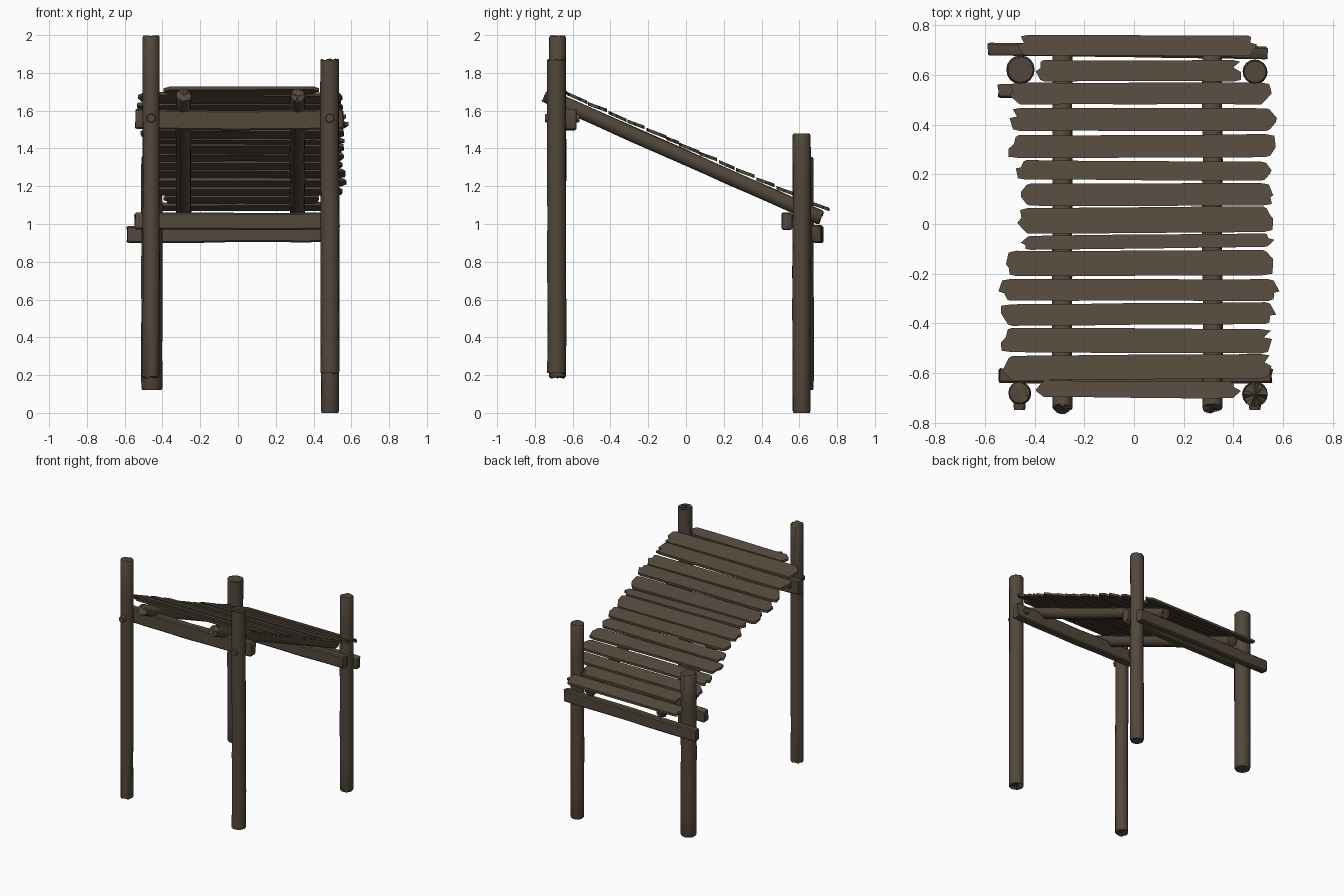
import bpy, bmesh, math, random
from mathutils import Vector

random.seed(7)
cube = bpy.data.objects.get("Cube")
if cube:
    bpy.data.objects.remove(cube, do_unlink=True)

wood = bpy.data.materials.new("weathered_brown_wood")
wood.use_nodes = True
COLOR = (0.085, 0.064, 0.043, 1)
wood.diffuse_color = COLOR
bsdf = wood.node_tree.nodes["Principled BSDF"]
bsdf.inputs["Base Color"].default_value = COLOR
bsdf.inputs["Roughness"].default_value = 0.9


def finish(name, bm):
    bmesh.ops.recalc_face_normals(bm, faces=bm.faces)
    mesh = bpy.data.meshes.new(name)
    bm.to_mesh(mesh)
    bm.free()
    mesh.materials.append(wood)
    obj = bpy.data.objects.new(name, mesh)
    bpy.context.collection.objects.link(obj)
    bpy.ops.object.select_all(action="DESELECT")
    obj.select_set(True)
    bpy.context.view_layer.objects.active = obj
    bpy.ops.object.shade_smooth_by_angle(angle=math.radians(40))
    return obj


def circle(r, sides=16):
    return [(r * math.cos(i * math.tau / sides), r * math.sin(i * math.tau / sides))
            for i in range(sides)]


def block(w, h, c=0.008):
    """Rectangle with cut corners."""
    a, b = w / 2, h / 2
    return [(a, c - b), (a, b - c), (a - c, b), (c - a, b),
            (-a, b - c), (-a, c - b), (c - a, -b), (a - c, -b)]


def sweep(name, start, end, profile, chip=(0, 0), wobble=0.002, sag=0.0):
    """Sweep a section from start to end; chip is the roughness of each end."""
    start, end = Vector(start), Vector(end)
    d = (end - start).normalized()
    side = Vector((0, 1, 0)) if abs(d.x) > 0.7 else Vector((1, 0, 0))
    v = d.cross(side).normalized()
    u = v.cross(d)
    length = (end - start).length
    lip = min(0.012, length / 8)
    stops = [0, lip] + [length * k / 6 for k in range(1, 6)] + [length - lip, length]
    bm = bmesh.new()
    rings = []
    for k, s in enumerate(stops):
        last = len(stops) - 1
        rough = chip[0] if k == 0 else chip[1] if k == last else 0
        inward = 1 if k == 0 else -1
        scale = 0.9 if k in (0, last) else 1
        mid = start + d * s - Vector((0, 0, sag * math.sin(math.pi * s / length)))
        if 1 < k < last - 1:
            mid += (u * random.uniform(-1, 1) + v * random.uniform(-1, 1)) * wobble
        ring = []
        for a, b in profile:
            nick = d * inward * random.uniform(0, rough)
            ring.append(bm.verts.new(mid + (u * a + v * b) * scale + nick))
        rings.append(ring)
    n = len(profile)
    for low, high in zip(rings, rings[1:]):
        for i in range(n):
            j = (i + 1) % n
            bm.faces.new((low[i], low[j], high[j], high[i]))
    # Fan the ends so that chipped caps stay well formed
    for ring in (rings[0], rings[-1]):
        hub = bm.verts.new(sum((p.co for p in ring), Vector()) / n)
        for i in range(n):
            bm.faces.new((hub, ring[i], ring[(i + 1) % n]))
    return finish(name, bm)


# Posts: x, y, bottom, top, radius, end roughness
POSTS = {
    "front_right_post": (-0.46, -0.68, 0.18, 2.0, 0.045, (0.03, 0.01)),
    "front_left_post": (0.486, -0.685, 0.20, 1.88, 0.05, (0.05, 0.04)),
    "back_right_post": (-0.456, 0.62, 0.12, 1.36, 0.056, (0, 0.008)),
    "back_left_post": (0.487, 0.612, 0, 1.48, 0.048, (0, 0.006)),
}
for name, (x, y, low, high, r, chip) in POSTS.items():
    sweep(name, (x, y, low), (x, y, high), circle(r), chip)

# Cross beams, with pegs through the front pair of posts
sweep("front_beam", (-0.55, -0.61, 1.557), (0.56, -0.61, 1.557),
      block(0.06, 0.105), (0.015, 0.015), sag=0.008)
sweep("back_inner_beam", (-0.55, 0.535, 1.015), (0.54, 0.535, 1.015),
      block(0.055, 0.09), (0.012, 0.012))
sweep("back_outer_beam", (-0.59, 0.703, 0.945), (0.54, 0.688, 0.95),
      block(0.052, 0.09), (0.006, 0.012))
for name, x in (("right_peg", -0.46), ("left_peg", 0.486)):
    sweep(name, (x, -0.747, 1.56), (x, -0.565, 1.56), circle(0.024, 10), wobble=0)


# Sloping rafters
def slope(y):
    return 1.68 - 0.445 * (y + 0.74)


for name, x in (("right_rafter", -0.287), ("left_rafter", 0.315)):
    sweep(name, (x, -0.75, slope(-0.75)), (x, 0.72, slope(0.72)),
          circle(0.04, 14), (0.02, 0.015), 0.003)


# Roof planks: back edge, front edge, right end, left end
PLANKS = [
    (0.76, 0.675, -0.47, 0.495), (0.66, 0.572, -0.395, 0.43),
    (0.57, 0.48, -0.50, 0.553), (0.468, 0.373, -0.50, 0.575),
    (0.36, 0.265, -0.505, 0.57), (0.255, 0.175, -0.475, 0.553),
    (0.165, 0.072, -0.455, 0.56), (0.068, -0.037, -0.47, 0.56),
    (-0.042, -0.10, -0.455, 0.565), (-0.105, -0.21, -0.515, 0.56),
    (-0.22, -0.31, -0.545, 0.585), (-0.317, -0.407, -0.535, 0.572),
    (-0.418, -0.52, -0.535, 0.555), (-0.525, -0.627, -0.53, 0.553),
    (-0.63, -0.70, -0.395, 0.43),
]
THICK = 0.018


def plank(name, back, front, x0, x1):
    """Board with wavering edges and ragged ends, lying on the slope."""
    jit = random.uniform
    mid, width = (back + front) / 2, back - front
    skew, lift, tip = jit(-0.006, 0.006), jit(0, 0.004), jit(0, 0.1)
    outline = []
    for s in (-1, 1):
        edge = [(x0 + (x1 - x0) * t, s * (width / 2 - jit(0, 0.003)))
                for t in (0.04, 0.25, 0.5, 0.75, 0.96)]
        end = x1 if s < 0 else x0
        ragged = [(end + s * jit(0, 0.035), -s * width * t)
                  for t in (-0.42, -0.12, 0.15, 0.42)]
        ragged[random.choice((1, 2))] = (end, -s * width * jit(-0.1, 0.1))
        if s > 0:
            edge.reverse()
        ragged.sort(key=lambda p: p[1] * -s)
        outline += edge + ragged
    bm = bmesh.new()
    layers = []
    for up in (0, THICK):
        ring = []
        for x, off in outline:
            y = mid + off + skew * x * 2
            z = slope(y) + 0.048 + lift + up + tip * off
            ring.append(bm.verts.new((x, y, z)))
        layers.append(ring)
    bottom, top = layers
    bm.faces.new(top)
    bm.faces.new(bottom[::-1])
    for i in range(len(top)):
        j = (i + 1) % len(top)
        bm.faces.new((bottom[i], bottom[j], top[j], top[i]))
    return finish(name, bm)


for i, row in enumerate(PLANKS):
    plank(f"roof_plank_{i + 1}", *row)
